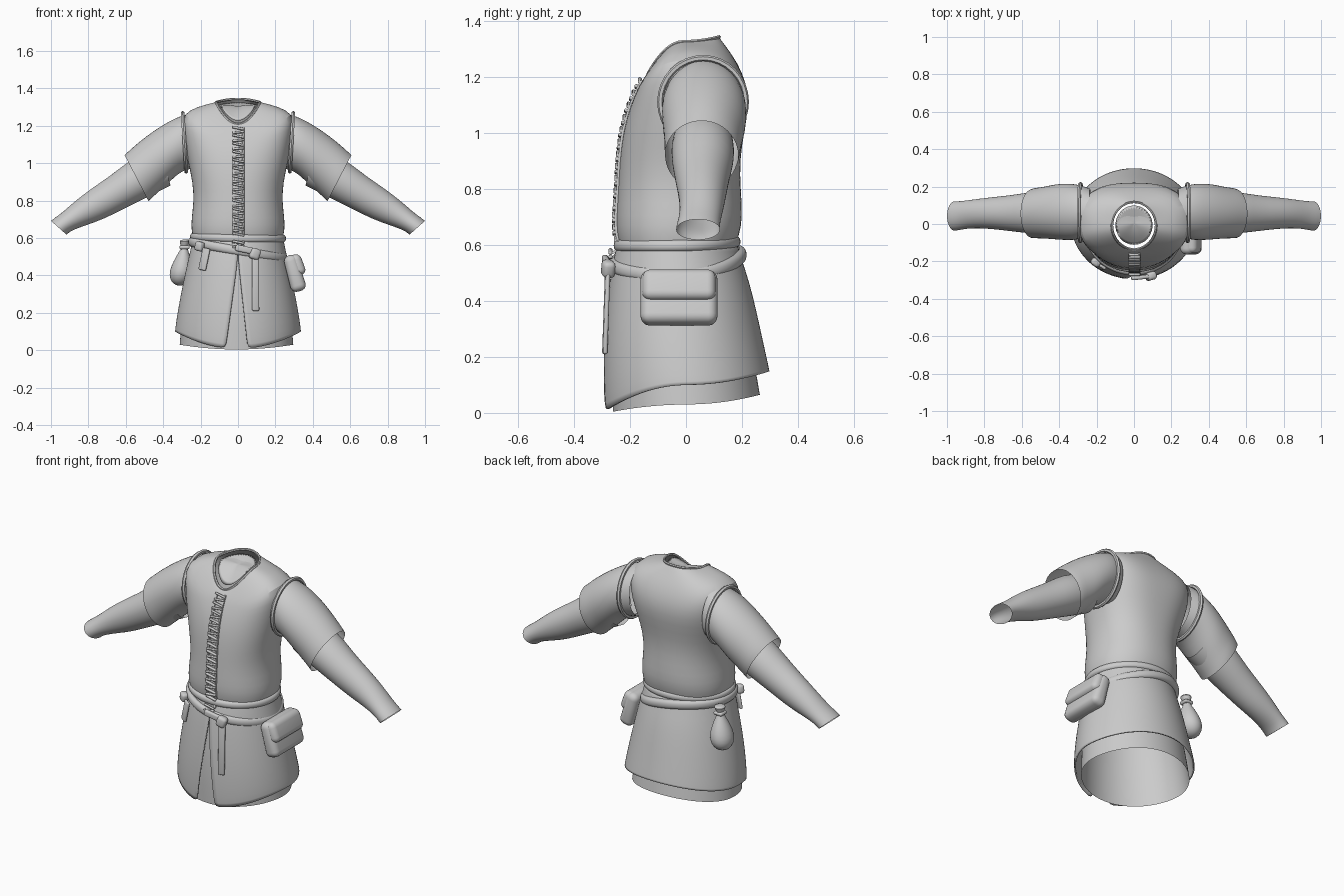
import bpy, bmesh, math
from mathutils import Vector, Matrix

if "Cube" in bpy.data.objects:
    bpy.data.objects.remove(bpy.data.objects["Cube"])

cloth = bpy.data.materials.new("plain_grey_cloth")
cloth.diffuse_color = (0.6, 0.6, 0.6, 1)
cloth.use_nodes = True
cloth.node_tree.nodes["Principled BSDF"].inputs["Base Color"].default_value = cloth.diffuse_color


def finish(name, bm, subsurf=0, angle=50):
    bmesh.ops.recalc_face_normals(bm, faces=bm.faces[:])
    me = bpy.data.meshes.new(name)
    bm.to_mesh(me)
    bm.free()
    ob = bpy.data.objects.new(name, me)
    bpy.context.collection.objects.link(ob)
    me.materials.append(cloth)
    if subsurf:
        m = ob.modifiers.new("smooth", 'SUBSURF')
        m.levels = m.render_levels = subsurf
    bpy.ops.object.select_all(action='DESELECT')
    ob.select_set(True)
    bpy.context.view_layer.objects.active = ob
    bpy.ops.object.shade_smooth_by_angle(angle=math.radians(angle))
    return ob


def loft(name, rings, closed=True, subsurf=1, cap=False):
    bm = bmesh.new()
    rows = [[bm.verts.new(p) for p in r] for r in rings]
    n = len(rows[0])
    for a, b in zip(rows, rows[1:]):
        for i in range(n if closed else n - 1):
            j = (i + 1) % n
            bm.faces.new((a[i], a[j], b[j], b[i]))
    if cap:
        bm.faces.new(rows[0])
        bm.faces.new(rows[-1])
    return finish(name, bm, subsurf)


def sp(v, e):
    return math.copysign(abs(v) ** e, v)


def body_point(t, xw, yf, yb, zf, zs, zb, e=2.0, slope=0, cx=0):
    # angle 0 is the front; the height blends from front to side to back
    s, c = math.sin(t), math.cos(t)
    x = cx + xw * sp(s, 2 / e)
    y = (yf + yb) / 2 - (yb - yf) / 2 * sp(c, 2 / e)
    z = zs + ((zf if c > 0 else zb) - zs) * c * c + slope * x
    return Vector((x, y, z))


def ring(*a, n=40, **k):
    return [body_point(2 * math.pi * i / n, *a, **k) for i in range(n)]


# vest body, from cinched waist up to the neckline
vest = [(.238, -.235, .175, .59, .59, .59, 2.2), (.25, -.248, .192, .64, .64, .64, 2.2),
        (.25, -.250, .203, .70, .70, .70, 2.2), (.236, -.243, .196, .80, .80, .80, 2.2),
        (.243, -.238, .192, .90, .90, .90, 2.3), (.266, -.226, .208, 1.0, 1.0, 1.0, 2.4),
        (.286, -.205, .226, 1.08, 1.1, 1.1, 2.6), (.297, -.185, .216, 1.13, 1.2, 1.18, 2.8),
        (.293, -.172, .185, 1.16, 1.265, 1.25, 2.7), (.22, -.155, .15, 1.19, 1.302, 1.30, 2.3),
        (.125, -.138, .122, 1.212, 1.325, 1.338, 2.0), (.115, -.132, .115, 1.212, 1.327, 1.345, 2.0)]
loft("vest", [ring(*v) for v in vest])

# shirt panel filling the neckline
loft("neck_panel", [ring(*v) for v in [
    (.118, -.134, .117, 1.205, 1.32, 1.335), (.09, -.10, .09, 1.24, 1.312, 1.318),
    (.05, -.05, .06, 1.285, 1.312, 1.312), (.005, .0, .01, 1.305, 1.305, 1.305)]], cap=True)
def tube_ring(name, pts, r):
    rows, n = [], len(pts)
    mid = sum(pts, Vector()) / n
    for i, p in enumerate(pts):
        t = (pts[(i + 1) % n] - pts[i - 1]).normalized()
        u = (p - mid - t * (p - mid).dot(t)).normalized()
        w = t.cross(u)
        rows.append([p + (u * math.cos(a) + w * math.sin(a)) * r
                     for a in [k * math.pi / 3 for k in range(6)]])
    return loft(name, rows + [rows[0]], subsurf=0)


tube_ring("neck_hem", ring(.118, -.135, .118, 1.21, 1.326, 1.343), .007)


# arms: each section is upper point, lower point (x, z) and depth range
def arm_rings(secs, side, n=24):
    out = []
    for ux, uz, lx, lz, y0, y1 in secs:
        r = []
        for i in range(n):
            a = 2 * math.pi * i / n
            f, g = (1 + math.cos(a)) / 2, math.sin(a)
            r.append(Vector((side * (lx + (ux - lx) * f), (y0 + y1) / 2 + (y1 - y0) / 2 * g,
                             lz + (uz - lz) * f)))
        out.append(r)
    return out


sleeve = [(.24, 1.27, .23, .97, -.06, .19), (.30, 1.258, .285, .965, -.085, .212),
          (.37, 1.225, .335, .93, -.088, .218), (.45, 1.175, .385, .88, -.084, .215),
          (.53, 1.115, .43, .84, -.078, .20), (.585, 1.065, .462, .812, -.078, .195),
          (.607, 1.045, .478, .796, -.076, .188)]
forearm = [(.42, 1.08, .36, .88, -.045, .165), (.52, 1.05, .45, .835, -.055, .175),
           (.60, 1.0, .54, .79, -.05, .17), (.68, .935, .625, .748, -.04, .155),
           (.78, .868, .72, .70, -.028, .145), (.87, .80, .80, .672, -.022, .135),
           (.935, .74, .87, .648, -.026, .125), (.975, .712, .90, .632, -.034, .122),
           (1.0, .692, .917, .618, -.036, .122)]
for side, word in ((-1, "left"), (1, "right")):
    loft(word + "_short_sleeve", arm_rings(sleeve, side))
    loft(word + "_forearm_sleeve", arm_rings(forearm, side))
    tube_ring(word + "_armhole_hem",
              arm_rings([(.296, 1.268, .277, .955, -.092, .214)], side, 32)[0], .011)

# under skirt
loft("under_skirt", [ring(*v, cx=-.008) for v in [
    (.225, -.225, .165, .58, .58, .58), (.255, -.25, .195, .42, .42, .42),
    (.29, -.268, .235, .2, .22, .24), (.305, -.262, .265, .004, .03, .065)]])

# coat skirt, split down the front
skirt = [(.236, -.24, .178, .61, .61, .61), (.25, -.258, .198, .54, .54, .54),
         (.268, -.27, .222, .46, .46, .47), (.292, -.283, .247, .34, .35, .37),
         (.317, -.293, .273, .19, .22, .25), (.332, -.292, .292, .05, .12, .165),
         (.333, -.287, .295, .008, .10, .148)]
rows = []
for v in skirt:
    open_ = max(0, (.49 - v[3]) / .48)
    a0, a1 = math.asin(.052 * open_ / v[0]), 2 * math.pi - math.asin(.066 * open_ / v[0])
    rows.append([body_point(a0 + (a1 - a0) * i / 44, *v) for i in range(45)])
coat = loft("coat_skirt", rows, closed=False)
sol = coat.modifiers.new("thickness", 'SOLIDIFY')
sol.thickness, sol.offset = .008, 0


# belts: rounded bands wrapped round the waist
def band(name, v, h, slope):
    xw, yf, yb, zf, zs, zb = v
    prof = [(-.012, -.5), (.002, -.5), (.012, -.3), (.014, 0), (.012, .3), (.002, .5), (-.012, .5)]
    loft(name, [ring(xw + o, yf - o, yb + o, zf + d * h, zs + d * h, zb + d * h, slope=slope)
                for o, d in prof])


band("upper_belt", (.244, -.246, .182, .598, .602, .612), .042, -.02)
band("lower_belt", (.254, -.262, .204, .532, .535, .565), .05, -.17)


# soft rounded boxes for straps and pouch
def soft_box(name, loc, size, rot=(0, 0, 0), r=.01, taper=1.0, seg=3):
    bm = bmesh.new()
    bmesh.ops.create_cube(bm, size=1)
    for p in bm.verts:
        k = taper if p.co.z > 0 else 1
        p.co = Vector((p.co.x * size[0] * k, p.co.y * size[1], p.co.z * size[2]))
    bmesh.ops.bevel(bm, geom=bm.edges[:], offset=r, segments=seg, profile=.5, affect='EDGES')
    m = Matrix.Translation(loc)
    for i, ax in enumerate('ZYX'):
        m = m @ Matrix.Rotation(math.radians(rot[2 - i]), 4, ax)
    bm.transform(m)
    return finish(name, bm, 0, 60)


soft_box("long_strap", (.094, -.285, .365), (.038, .016, .31), (-2, 0, 8), .007)
soft_box("strap_knot", (.09, -.278, .515), (.055, .045, .06), (0, 20, 15), .016)
soft_box("knot_loop", (.04, -.285, .538), (.11, .022, .035), (0, 12, 6), .009)
soft_box("short_strap", (-.18, -.228, .487), (.045, .016, .12), (-6, 10, -32), .007)
soft_box("short_strap_knot", (-.205, -.205, .555), (.05, .04, .05), (0, 10, -35), .014)
soft_box("pouch", (.302, -.025, .412), (.085, .275, .20), (0, -16, 0), .033, .85, 5)
soft_box("pouch_flap", (.312, -.025, .455), (.085, .262, .115), (0, -16, 0), .03, .8, 5)

# drawstring bag at the rear left hip
bag = [(.004, .345), (.04, .352), (.067, .385), (.072, .425), (.056, .475), (.032, .52),
       (.018, .548), (.022, .56), (.036, .585), (.025, .592)]
loft("drawstring_bag", [[Vector((-.305 + .12 * (z - .4) + r * .9 * math.cos(a),
                                 .10 - .05 * (z - .4) + r * math.sin(a), z))
                         for a in [k * math.pi / 10 for k in range(20)]] for r, z in bag], cap=True)
soft_box("bag_tie", (-.286, .093, .55), (.055, .055, .02), (0, 0, 0), .009)


# front lacing: slanted cords between two edge strips
def front_y(z):
    for a, b in zip(vest, vest[1:]):
        if a[3] <= z <= b[3]:
            return a[1] + (b[1] - a[1]) * (z - a[3]) / (b[3] - a[3])
    return -.262 if z < .59 else -.135


for x in (-.024, .028):
    levels = [.57 + .62 * i / 24 for i in range(25)]
    loft("lacing_edge", [[Vector((x + dx, front_y(z) + dy, z)) for dx, dy in
                          ((-.007, .006), (-.005, -.006), (.005, -.006), (.007, .006))]
                         for z in levels], subsurf=0, cap=True)
for i in range(30):
    z = .555 + i * .0218
    tilt = math.degrees(math.atan2(front_y(z + .02) - front_y(z - .02), .04))
    soft_box("lace_cord", (.002, front_y(z) - .008, z), (.064, .014, .012),
             (-tilt, 12 if i % 2 else -6, 0), .004, seg=2)
